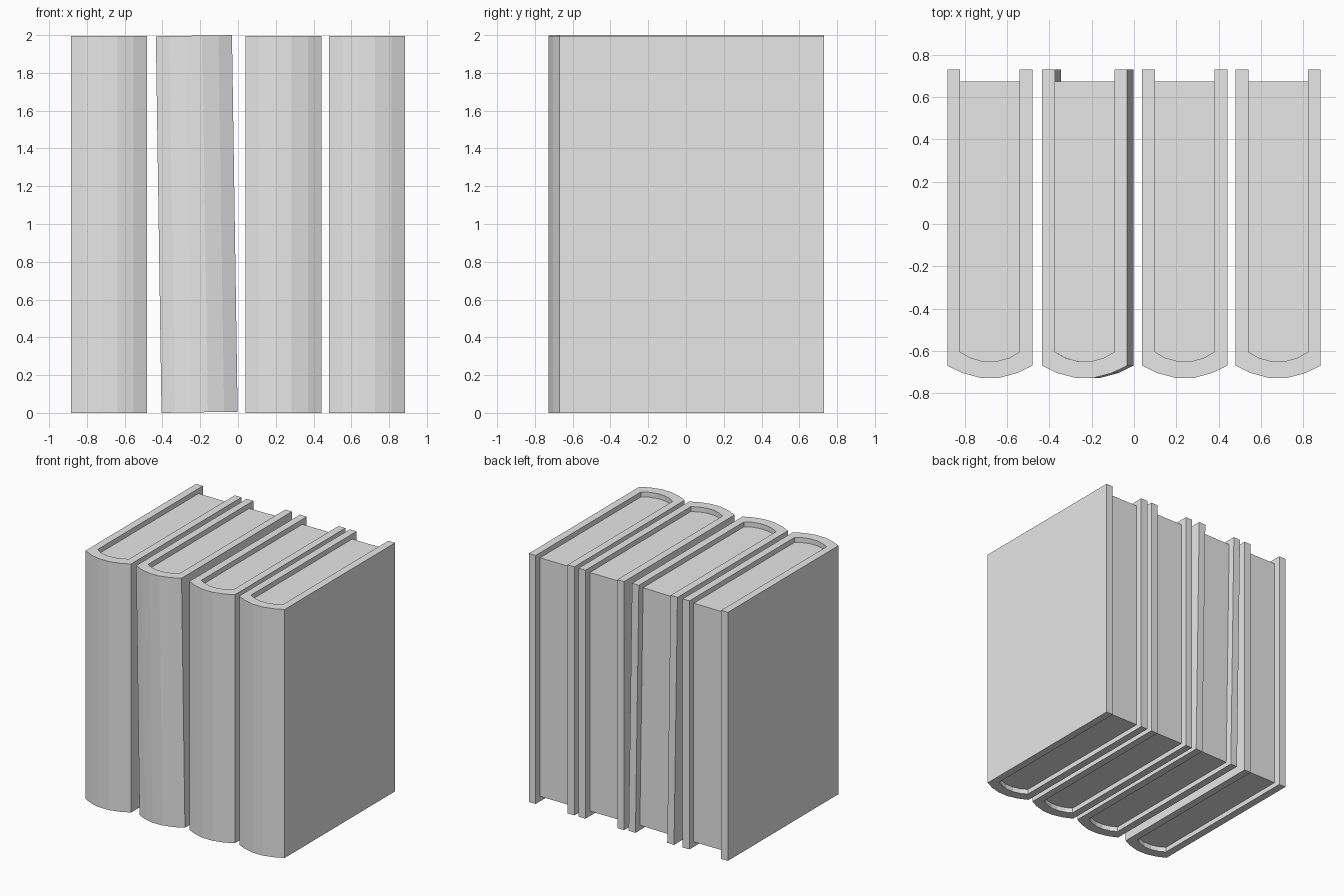
import bpy
import bmesh
from mathutils import Matrix

default_cube = bpy.data.objects.get("Cube")
if default_cube:
    bpy.data.objects.remove(default_cube, do_unlink=True)

HALF = 0.2015      # half thickness of a book
HEIGHT = 1.994
BACK = 0.73        # open edge of the cover
PAGE_BACK = 0.675  # pages stop short of the cover
RECESS = 0.04      # pages sit below the cover rims
TILT = -0.015

grey = bpy.data.materials.new("plain_grey")
grey.use_nodes = True
grey.diffuse_color = (0.8, 0.8, 0.8, 1)
grey.node_tree.nodes["Principled BSDF"].inputs["Base Color"].default_value = (0.8, 0.8, 0.8, 1)

# Right halves of the rounded spine, from side to middle
OUTER = [(HALF, -0.67), (0.13, -0.705), (0.044, -0.728)]
INNER = [(0.141, -0.605), (0.092, -0.633), (0.031, -0.65)]


def u_shape(half, back):
    """Open outline running from the right back corner round the spine."""
    right = [(half[0][0], back)] + half
    return right + [(-x, y) for x, y in reversed(right)]


def prism(name, outline, bottom, top, matrix):
    """Upright solid made from a flat outline."""
    bm = bmesh.new()
    face = bm.faces.new([bm.verts.new((x, y, bottom)) for x, y in outline])
    result = bmesh.ops.extrude_face_region(bm, geom=[face])
    verts = [v for v in result["geom"] if isinstance(v, bmesh.types.BMVert)]
    bmesh.ops.translate(bm, verts=verts, vec=(0, 0, top - bottom))
    bmesh.ops.recalc_face_normals(bm, faces=bm.faces)
    mesh = bpy.data.meshes.new(name)
    bm.to_mesh(mesh)
    bm.free()
    mesh.materials.append(grey)
    obj = bpy.data.objects.new(name, mesh)
    obj.matrix_world = matrix
    bpy.context.collection.objects.link(obj)


def book(label, matrix):
    # Cover boards and spine as one U-shaped wall
    wall = u_shape(OUTER, BACK) + u_shape(INNER, BACK)[::-1]
    prism(label + "_cover", wall, 0, HEIGHT, matrix)
    # Page block
    prism(label + "_pages", u_shape(INNER, PAGE_BACK), RECESS, HEIGHT - RECESS, matrix)


# Three upright books
for label, x in (("first_book", -0.682), ("third_book", 0.24), ("fourth_book", 0.682)):
    book(label, Matrix.Translation((x, 0, 0)))

# Second book leans on its lower corner
lean = (Matrix.Translation((-0.405, 0, 0)) @ Matrix.Rotation(TILT, 4, "Y")
        @ Matrix.Translation((HALF, 0, 0)))
book("second_book", lean)
